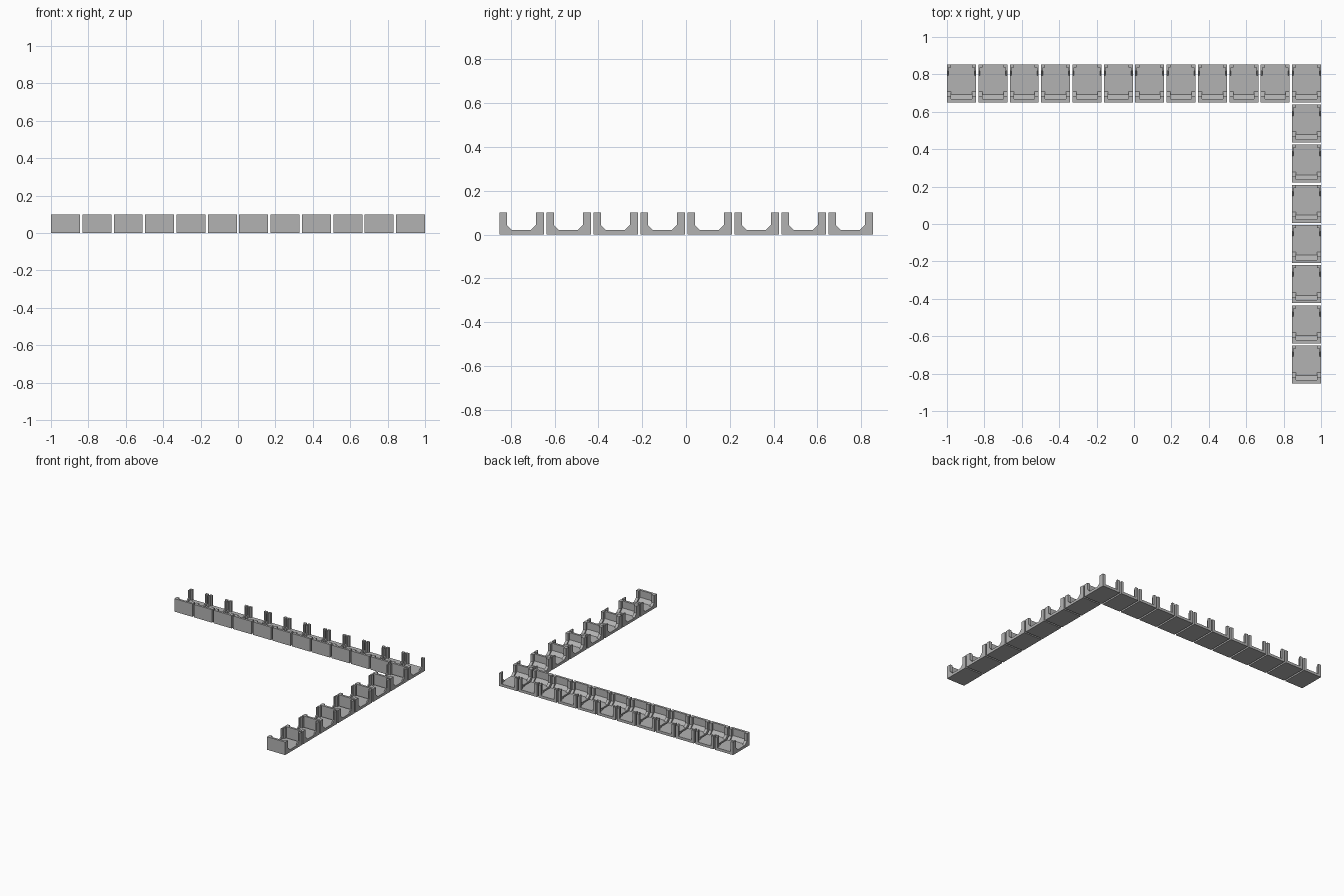
import bpy, bmesh

if "Cube" in bpy.data.objects:
    bpy.data.objects.remove(bpy.data.objects["Cube"])

W, L, H, T = 0.155, 0.203, 0.10, 0.02   # tray width, length, height, floor thickness
PITCH_X, PITCH_Y = 0.1677, 0.2146
X_END, Y_END = 1 - W / 2, 0.853 - L / 2

grey = bpy.data.materials.new("grey plastic")
grey.diffuse_color = (0.45, 0.45, 0.45, 1)
grey.use_nodes = True
grey.node_tree.nodes["Principled BSDF"].inputs["Base Color"].default_value = grey.diffuse_color


def prism(bm, pts, axis, a, b):
    """Extrude a 2D outline along x (points are y, z) or z (points are x, y)."""
    place = (lambda p, t: (t, *p)) if axis == "x" else (lambda p, t: (*p, t))
    lo = [bm.verts.new(place(p, a)) for p in pts]
    hi = [bm.verts.new(place(p, b)) for p in pts]
    bm.faces.new(lo[::-1])
    bm.faces.new(hi)
    n = len(pts)
    for i in range(n):
        j = (i + 1) % n
        bm.faces.new((lo[i], lo[j], hi[j], hi[i]))


def make_tray():
    bm = bmesh.new()
    x, f, k = W / 2, -L / 2, L / 2
    # floor
    prism(bm, [(f, 0), (k, 0), (k, T), (f, T)], "x", -x, x)
    # front wall with a sloped foot
    prism(bm, [(f, T), (f + .042, T), (f + .017, T + .025), (f + .017, H), (f, H)], "x", -x, x)
    for s in (-1, 1):
        xs = sorted((s * x, s * (x - .022)))
        # front end ribs
        prism(bm, [(f + .017, T), (f + .058, T), (f + .034, T + .024), (f + .034, H),
                   (f + .017, H)], "x", *xs)
        # back corner posts: tab along the back edge and thin side fin
        prism(bm, [(xs[0], k - .016), (xs[1], k - .016), (xs[1], k), (xs[0], k)], "z", T, H)
        xs = sorted((s * x, s * (x - .009)))
        prism(bm, [(k - .016, T), (k - .016, H), (k - .036, H), (k - .036, T + .024),
                   (k - .060, T)], "x", *xs)
    bmesh.ops.recalc_face_normals(bm, faces=bm.faces)
    me = bpy.data.meshes.new("tray")
    bm.to_mesh(me)
    bm.free()
    me.materials.append(grey)
    return me


tray = make_tray()


def place(name, x, y):
    ob = bpy.data.objects.new(name, tray)
    ob.location = (x, y, 0)
    bpy.context.collection.objects.link(ob)


# back row of trays, including the corner
for i in range(12):
    place(f"row_tray_{i + 1}", X_END - i * PITCH_X, Y_END)
# right-hand column running forward from the corner
for i in range(1, 8):
    place(f"column_tray_{i}", X_END, Y_END - i * PITCH_Y)
